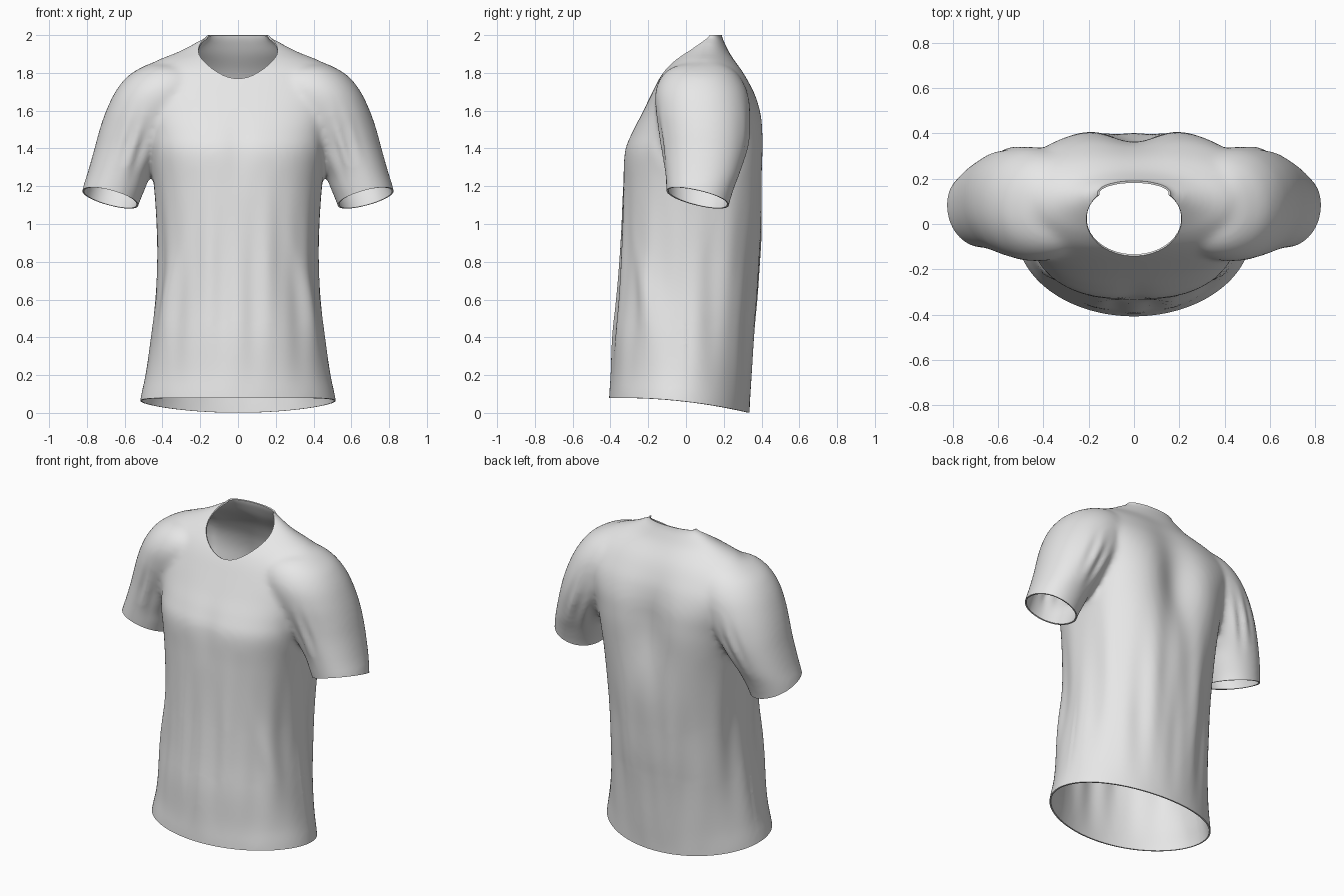
import bpy
import bmesh
from math import sin, cos, tau, pi, exp, atan2, copysign
from mathutils import Vector

cube = bpy.data.objects.get("Cube")
if cube:
    bpy.data.objects.remove(cube, do_unlink=True)

# Cloth colour
cloth = bpy.data.materials.new("grey_cloth")
cloth.use_nodes = True
grey = (0.8, 0.8, 0.8, 1)
cloth.diffuse_color = grey
for node in cloth.node_tree.nodes:
    if node.type == "BSDF_PRINCIPLED":
        node.inputs["Base Color"].default_value = grey


def refine(rings, steps=5):
    """Rings with a smooth curve of extra rings between them."""
    result = []
    last = len(rings) - 1
    for i in range(last):
        keys = [rings[max(0, min(last, i + k))] for k in (-1, 0, 1, 2)]
        for s in range(steps):
            t = s / steps
            result.append([
                b + t * (c - a + t * (2 * a - 5 * b + 4 * c - d + t * (3 * (b - c) + d - a))) / 2
                for a, b, c, d in zip(*keys)])
    return result + [rings[-1]]


def loft(bm, rings, side=1, count=80):
    """Closed tube through ovals: height, low x, high x, front y, back y, squareness."""
    loops = []
    for z, x0, x1, y0, y1, power in refine(rings):
        loop = []
        for i in range(count):
            a = tau * i / count
            c, s = cos(a), sin(a)
            px = copysign(abs(c) ** (2 / power), c)
            py = copysign(abs(s) ** (2 / power), s)
            x = (x0 + x1) / 2 + px * (x1 - x0) / 2
            y = (y0 + y1) / 2 + py * (y1 - y0) / 2
            loop.append(bm.verts.new((x * side, y, z)))
        loops.append(loop)
    faces = [bm.faces.new(loops[0][::-1]), bm.faces.new(loops[-1])]
    for low, high in zip(loops, loops[1:]):
        for i in range(count):
            j = (i + 1) % count
            faces.append(bm.faces.new((low[i], low[j], high[j], high[i])))
    if side < 0:
        bmesh.ops.reverse_faces(bm, faces=faces)


def bake(obj):
    """Replace the mesh by the result of its modifiers."""
    graph = bpy.context.evaluated_depsgraph_get()
    mesh = bpy.data.meshes.new_from_object(obj.evaluated_get(graph))
    obj.modifiers.clear()
    obj.data = mesh


def cut(bm, faces, point, normal, **clear):
    """Slice the given faces along a plane."""
    edges = {e for f in faces for e in f.edges}
    verts = {v for f in faces for v in f.verts}
    bmesh.ops.bisect_plane(bm, geom=list(verts) + list(edges) + list(faces),
                           dist=1e-5, plane_co=point, plane_no=normal, **clear)


def bump(value, centre, width):
    return exp(-((value - centre) / width) ** 2)


# Torso: height, half width, front, back, squareness
torso = [
    (-0.1, 0.54, -0.415, 0.33, 2), (0.07, 0.517, -0.407, 0.337, 2),
    (0.2, 0.49, -0.397, 0.347, 2), (0.4, 0.457, -0.387, 0.362, 2.1),
    (0.6, 0.433, -0.367, 0.382, 2.2), (0.8, 0.424, -0.352, 0.395, 2.3),
    (1.0, 0.43, -0.342, 0.41, 2.4), (1.2, 0.445, -0.335, 0.422, 2.5),
    (1.38, 0.468, -0.328, 0.43, 2.6), (1.48, 0.485, -0.29, 0.427, 2.6),
    (1.58, 0.52, -0.237, 0.413, 2.6), (1.68, 0.565, -0.187, 0.38, 2.5),
    (1.76, 0.555, -0.147, 0.338, 2.4), (1.82, 0.505, -0.11, 0.3, 2.3),
    (1.87, 0.42, -0.068, 0.262, 2.1), (1.9, 0.345, -0.037, 0.24, 2),
    (1.93, 0.28, -0.002, 0.222, 2), (1.97, 0.21, 0.045, 0.202, 2),
    (2.0, 0.165, 0.075, 0.19, 2), (2.08, 0.155, 0.08, 0.186, 2),
]
# Sleeve: height, inner, outer, front, back
sleeve = [
    (1.0, 0.55, 0.86, -0.09, 0.21), (1.09, 0.53, 0.84, -0.098, 0.225),
    (1.19, 0.49, 0.822, -0.105, 0.255), (1.27, 0.455, 0.797, -0.11, 0.285),
    (1.4, 0.36, 0.76, -0.125, 0.322), (1.5, 0.28, 0.733, -0.143, 0.338),
    (1.6, 0.22, 0.698, -0.16, 0.34), (1.7, 0.17, 0.65, -0.162, 0.325),
    (1.78, 0.17, 0.587, -0.13, 0.285), (1.83, 0.25, 0.51, -0.07, 0.23),
    (1.855, 0.35, 0.45, 0.03, 0.17),
]
bm = bmesh.new()
loft(bm, [(z, -w, w, front, back, power) for z, w, front, back, power in torso])
for side in (1, -1):
    loft(bm, [ring + (2.1,) for ring in sleeve], side)
mesh = bpy.data.meshes.new("shirt")
bm.to_mesh(mesh)
bm.free()
shirt = bpy.data.objects.new("shirt", mesh)
bpy.context.collection.objects.link(shirt)

# Fuse torso and sleeves into one soft form
remesh = shirt.modifiers.new("fuse", "REMESH")
remesh.mode = "VOXEL"
remesh.voxel_size = 0.014
soften = shirt.modifiers.new("soften", "SMOOTH")
soften.factor = 0.5
soften.iterations = 18
bake(shirt)

bm = bmesh.new()
bm.from_mesh(shirt.data)
bm.normal_update()


def fold(p):
    """Cloth relief at a point, measured along the surface normal."""
    x, y, z = abs(p.x), p.y, p.z
    d = 0
    on_sleeve = x > 0.47 and z > 0.95
    if not on_sleeve:
        # Hanging drapery and the side folds
        fade = max(0, min(1, (1.3 - z) / 0.5, (z - 0.08) / 0.4))
        a = atan2(y, x)
        d += fade * (0.005 * sin(11 * a + 1.5 * z) + 0.002 * sin(19 * a - 2 * z))
        if y < 0:
            d += 0.016 * bump(x, 0.3 + (0.9 - z) * 0.24, 0.04) * bump(z, 0.58, 0.25)
    # Hollow of the spine and of the chest
    if y > 0.1:
        d -= 0.068 * bump(x, 0, 0.14) * bump(z, 1.42, 0.3)
    else:
        d -= 0.01 * bump(x, 0, 0.07) * bump(z, 1.38, 0.15)
    # Creases around the armpit
    crease = bump(x, 0.54, 0.08) * bump(z, 1.4, 0.13)
    return d + 0.007 * crease * sin(75 * (x + 0.35 * z) + 12 * y)


moves = [(v, v.normal * fold(v.co)) for v in bm.verts]
for v, move in moves:
    v.co += move

# Open the hem and level the collar top
cut(bm, bm.faces[:], (0, 0, 0.06), (0, 0, 1), clear_inner=True)
cut(bm, bm.faces[:], (0, 0, 2), (0, 0, 1), clear_outer=True)

# Open the slanted cuffs
for side in (1, -1):
    arm = [f for f in bm.faces if f.calc_center_median().x * side > 0.47
           and 0.9 < f.calc_center_median().z < 1.4]
    cut(bm, arm, (0.68 * side, 0.06, 1.14), (-0.28 * side, 0.25, 1), clear_inner=True)

# Open the oval neckline with a ring of short tangent cuts
RX, RY, CY, STEPS = 0.21, 0.162, 0.021, 40
tangents = []
for i in range(STEPS):
    a = tau * i / STEPS
    point = Vector((RX * cos(a), CY + RY * sin(a), 0))
    normal = Vector((cos(a) / RX, sin(a) / RY, 0)).normalized()
    tangents.append((point, normal))
for point, normal in tangents:
    near = []
    for f in bm.faces:
        c = f.calc_center_median()
        if c.z > 1.6 and (c.xy - point.xy).length < 0.06:
            near.append(f)
    cut(bm, near, point, normal)
inside = []
for f in bm.faces:
    c = f.calc_center_median()
    if c.z > 1.6 and all((c - p).dot(n) < 0 for p, n in tangents):
        inside.append(f)
bmesh.ops.delete(bm, geom=inside, context="FACES")

# Drop the hem toward the back
for v in bm.verts:
    y = v.co.y
    v.co.z -= (0.133 * y + 0.2 * y * y) * max(0, 1 - v.co.z / 0.5)
bmesh.ops.remove_doubles(bm, verts=bm.verts[:], dist=0.0005)
bm.to_mesh(shirt.data)
bm.free()

# Cloth thickness
shell = shirt.modifiers.new("thickness", "SOLIDIFY")
shell.thickness = 0.009
shell.offset = -1
bake(shirt)
shirt.data.materials.clear()
shirt.data.materials.append(cloth)

bpy.ops.object.select_all(action="DESELECT")
shirt.select_set(True)
bpy.context.view_layer.objects.active = shirt
bpy.ops.object.shade_smooth_by_angle(angle=pi / 4)
